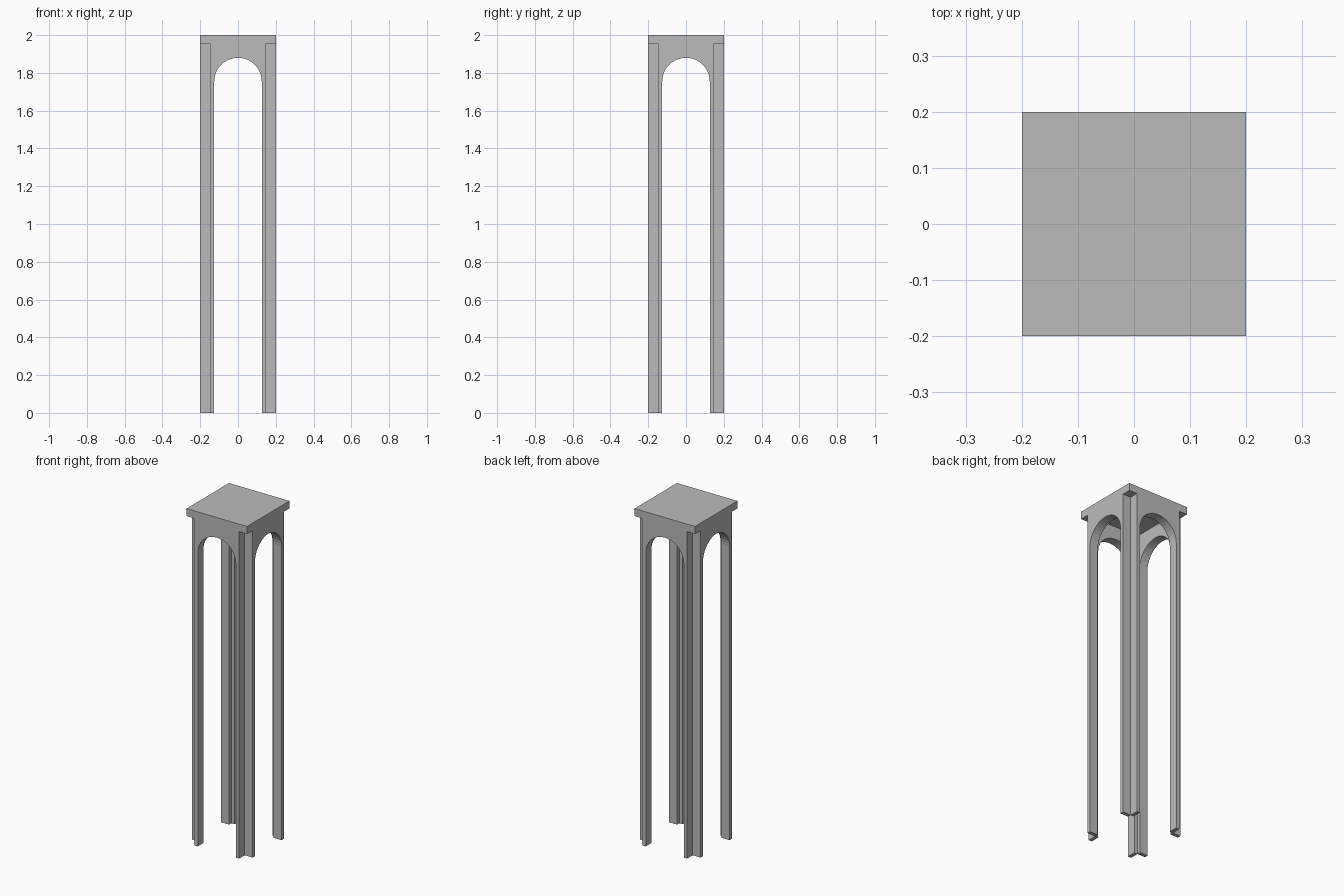
import bpy, bmesh, math
from mathutils import Matrix

if "Cube" in bpy.data.objects:
    bpy.data.objects.remove(bpy.data.objects["Cube"])

HALF = 0.2          # half width of the tower
T = 0.053           # panel thickness, also the corner notch
R = 0.126           # arch radius
SPRING = 1.754      # height where the arch begins
SLAB_Z = 1.955      # underside of the top slab
SEGMENTS = 20

stone = bpy.data.materials.new("grey stone")
stone.diffuse_color = (0.5, 0.5, 0.5, 1)
stone.use_nodes = True
stone.node_tree.nodes["Principled BSDF"].inputs["Base Color"].default_value = stone.diffuse_color


def add_object(name, bm):
    bmesh.ops.recalc_face_normals(bm, faces=bm.faces)
    mesh = bpy.data.meshes.new(name)
    bm.to_mesh(mesh)
    bm.free()
    mesh.materials.append(stone)
    obj = bpy.data.objects.new(name, mesh)
    bpy.context.collection.objects.link(obj)
    return obj


def arch_panel(name, angle):
    """Upright panel with a round-headed opening, turned to one side."""
    w = HALF - T
    outline = [(R, 0), (w, 0), (w, SLAB_Z), (-w, SLAB_Z), (-w, 0), (-R, 0)]
    for i in range(SEGMENTS + 1):
        a = math.pi * (1 - i / SEGMENTS)
        outline.append((R * math.cos(a), SPRING + R * math.sin(a)))
    bm = bmesh.new()
    face = bm.faces.new([bm.verts.new((x, -HALF, z)) for x, z in outline])
    ext = bmesh.ops.extrude_face_region(bm, geom=[face], use_keep_orig=True)
    moved = [g for g in ext["geom"] if isinstance(g, bmesh.types.BMVert)]
    bmesh.ops.translate(bm, verts=moved, vec=(0, T, 0))
    bmesh.ops.rotate(bm, verts=bm.verts, matrix=Matrix.Rotation(angle, 3, 'Z'))
    return add_object(name, bm)


# Four arched sides, meeting at their inner corners
for i, side in enumerate(("front", "right", "back", "left")):
    arch_panel(side + "_arch", i * math.pi / 2)

# Square top slab, flush with the outer faces of the arches
bm = bmesh.new()
bmesh.ops.create_cube(bm, size=1)
bmesh.ops.scale(bm, verts=bm.verts, vec=(2 * HALF, 2 * HALF, 2 - SLAB_Z))
bmesh.ops.translate(bm, verts=bm.verts, vec=(0, 0, (2 + SLAB_Z) / 2))
add_object("top_slab", bm)
